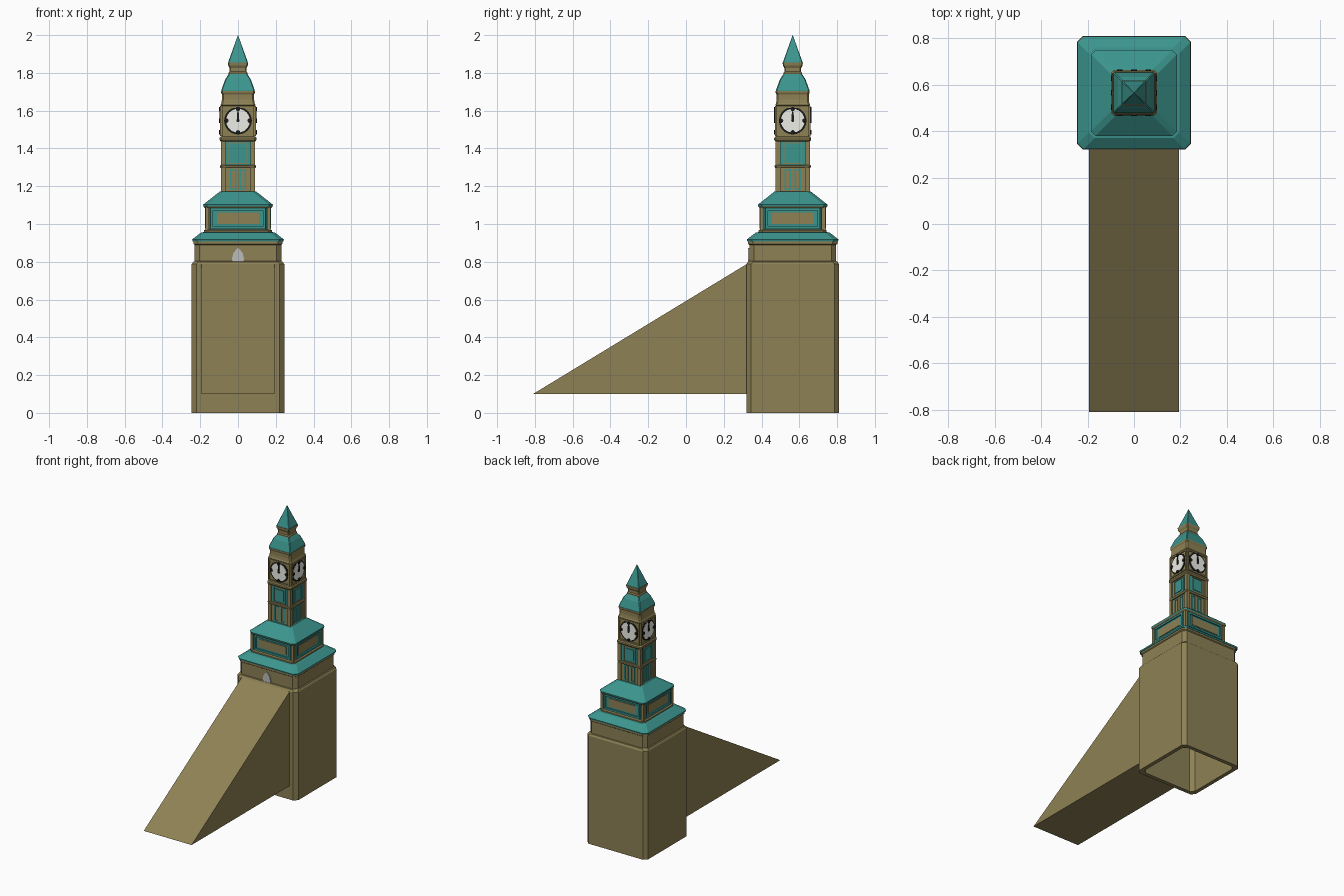
import bpy, bmesh
from math import sin, cos, pi
from mathutils import Vector, Matrix

if "Cube" in bpy.data.objects:
    bpy.data.objects.remove(bpy.data.objects["Cube"])

CY = 0.565  # tower axis


def mat(name, rgb):
    m = bpy.data.materials.new(name)
    m.diffuse_color = (*rgb, 1)
    m.use_nodes = True
    m.node_tree.nodes["Principled BSDF"].inputs["Base Color"].default_value = m.diffuse_color
    return m


TAN = mat("tan stone", (0.27, 0.22, 0.09))
TEAL = mat("teal copper", (0.045, 0.30, 0.27))
BLACK = mat("black", (0.01, 0.01, 0.01))
WHITE = mat("white", (0.85, 0.85, 0.8))
GREY = mat("pale grey", (0.5, 0.5, 0.5))


def finish(name, bm, material):
    bmesh.ops.recalc_face_normals(bm, faces=bm.faces)
    me = bpy.data.meshes.new(name)
    bm.to_mesh(me)
    bm.free()
    me.materials.append(material)
    ob = bpy.data.objects.new(name, me)
    bpy.context.collection.objects.link(ob)
    return ob


def tier(name, material, rings, c=0.02):
    """Stack of chamfered square rings (half width, z) around the tower axis."""
    bm = bmesh.new()
    loops = []
    for h, z in rings:
        k = min(c, h * 0.4)
        pts = [(h, k - h), (h, h - k), (h - k, h), (k - h, h),
               (-h, h - k), (-h, k - h), (k - h, -h), (h - k, -h)]
        loops.append([bm.verts.new((x, CY + y, z)) for x, y in pts])
    for a, b in zip(loops, loops[1:]):
        for i in range(8):
            j = (i + 1) % 8
            bm.faces.new((a[i], a[j], b[j], b[i]))
    bm.faces.new(loops[0])
    bm.faces.new(loops[-1])
    return finish(name, bm, material)


def prism(bm, outline, d0, d1, k):
    """Extrude a (u, z) outline from depth d0 to d1 on tower side k."""
    rot = Matrix.Rotation(k * pi / 2, 3, 'Z')
    lo, hi = [[bm.verts.new(rot @ Vector((u, -d, z)) + Vector((0, CY, 0)))
               for u, z in outline] for d in (d0, d1)]
    bm.faces.new(lo)
    bm.faces.new(hi)
    n = len(outline)
    for i in range(n):
        bm.faces.new((lo[i], lo[(i + 1) % n], hi[(i + 1) % n], hi[i]))


def on_sides(name, material, outlines, d0, d1, sides=range(4)):
    bm = bmesh.new()
    for k in sides:
        for o in outlines:
            prism(bm, o, d0, d1, k)
    return finish(name, bm, material)


def rect(u0, u1, z0, z1):
    return [(u0, z0), (u1, z0), (u1, z1), (u0, z1)]


def frame(u0, u1, z0, z1, t):
    return [rect(u0, u1, z0, z0 + t), rect(u0, u1, z1 - t, z1),
            rect(u0, u0 + t, z0 + t, z1 - t), rect(u1 - t, u1, z0 + t, z1 - t)]


def disc(r, z, n=24, u=0):
    return [(u + r * cos(2 * pi * i / n), z + r * sin(2 * pi * i / n)) for i in range(n)]


def corner_posts(name, material, h, w, z0, z1):
    bm = bmesh.new()
    for sx in (-1, 1):
        for sy in (-1, 1):
            m = Matrix.Translation((sx * (h - w / 2), CY + sy * (h - w / 2), (z0 + z1) / 2))
            bmesh.ops.create_cube(bm, size=1, matrix=m @ Matrix.Diagonal((w, w, z1 - z0, 1)))
    return finish(name, bm, material)


# entrance ramp
bm = bmesh.new()
ends = [[bm.verts.new((x, y, z)) for y, z in ((-0.81, 0.1), (0.325, 0.1), (0.325, 0.79))]
        for x in (-0.193, 0.193)]
for e in ends:
    bm.faces.new(e)
for i in range(3):
    j = (i + 1) % 3
    bm.faces.new((ends[0][i], ends[0][j], ends[1][j], ends[1][i]))
finish("ramp", bm, TAN)

# hollow base, open underneath
tier("base", TAN, [(0.217, 0.77), (0.217, 0), (0.245, 0), (0.245, 0.787), (0.237, 0.8),
                   (0.23, 0.803), (0.23, 0.89), (0.236, 0.895), (0.236, 0.912)], 0.025)

# pointed doorway above the ramp
on_sides("doorway", GREY, [[(-0.024, 0.788), (0.024, 0.788), (0.032, 0.815), (0.025, 0.845),
                            (0.012, 0.862), (0, 0.873), (-0.012, 0.862), (-0.025, 0.845),
                            (-0.032, 0.815)]], 0.225, 0.236, [0])

# lower roof and wide panelled storey
tier("lower_roof", TEAL, [(0.24, 0.908), (0.243, 0.918), (0.195, 0.955), (0.18, 0.957)], 0.025)
tier("wide_storey", TEAL, [(0.165, 0.95), (0.165, 1.1)])
tier("wide_storey_plinth", TAN, [(0.18, 0.955), (0.18, 0.966), (0.172, 0.972)])
corner_posts("wide_storey_posts", TAN, 0.173, 0.02, 0.965, 1.09)
on_sides("wide_storey_panels", TAN, [rect(-0.11, 0.11, 1.0, 1.06)], 0.16, 0.169)
on_sides("wide_storey_frames", TEAL, frame(-0.145, 0.145, 0.975, 1.085, 0.013), 0.16, 0.175)
tier("upper_eave", TAN, [(0.176, 1.085), (0.183, 1.093)])
tier("upper_roof", TEAL, [(0.183, 1.093), (0.185, 1.102), (0.105, 1.165), (0.095, 1.173)])

# shaft, lower storey with paired slim panels
tier("shaft_lower", TAN, [(0.083, 1.165), (0.083, 1.305)], 0.01)
corner_posts("shaft_lower_posts", TAN, 0.091, 0.025, 1.17, 1.3)
slim = []
for s in (-1, 1):
    slim += frame(s * 0.026 - 0.017, s * 0.026 + 0.017, 1.18, 1.29, 0.008)
on_sides("slim_panel_frames", TEAL, slim, 0.08, 0.088)
tier("shaft_band", TAN, [(0.093, 1.297), (0.096, 1.302), (0.096, 1.308), (0.092, 1.313)], 0.01)

# shaft, upper storey with square panels
tier("shaft_upper", TEAL, [(0.083, 1.305), (0.083, 1.445)], 0.01)
corner_posts("shaft_upper_posts", TAN, 0.091, 0.025, 1.31, 1.44)
on_sides("square_panel_frames", TAN, frame(-0.05, 0.05, 1.317, 1.432, 0.006), 0.08, 0.087)
on_sides("square_panels", TEAL, [rect(-0.033, 0.033, 1.335, 1.415)], 0.08, 0.088)
tier("clock_ledge", TAN, [(0.09, 1.436), (0.098, 1.445), (0.098, 1.456), (0.091, 1.464)], 0.01)

# clock storey
tier("clock_storey", TAN, [(0.088, 1.46), (0.088, 1.625), (0.093, 1.63), (0.088, 1.64),
                           (0.085, 1.66), (0.085, 1.685), (0.09, 1.695), (0.09, 1.703)], 0.008)
on_sides("clock_frames", TAN, frame(-0.085, 0.085, 1.465, 1.625, 0.01), 0.085, 0.095)
on_sides("clock_rims", BLACK, [disc(0.073, 1.547)], 0.085, 0.092)
on_sides("clock_faces", WHITE, [disc(0.063, 1.547)], 0.085, 0.0945)
on_sides("clock_marks", BLACK, [disc(0.012, 1.547 + 0.062 * cos(i * pi / 2), 10,
                                     0.062 * sin(i * pi / 2)) for i in range(4)], 0.085, 0.1)
on_sides("clock_hands", BLACK, [disc(0.008, 1.547, 10), [(-0.007, 1.547), (0.007, 1.547),
                                                         (0.005, 1.585), (0, 1.605), (-0.005, 1.585)]], 0.09, 0.099)

# belfry roof, lantern and spire
tier("belfry_roof", TEAL, [(0.088, 1.7), (0.088, 1.71), (0.068, 1.765), (0.05, 1.793), (0.044, 1.797)], 0.005)
tier("lantern", TAN, [(0.05, 1.793), (0.05, 1.8), (0.044, 1.807), (0.044, 1.825),
                      (0.052, 1.84), (0.054, 1.856)], 0.005)
tier("spire", TEAL, [(0.052, 1.852), (0.05, 1.862), (0.0005, 2.0)], 0.004)
